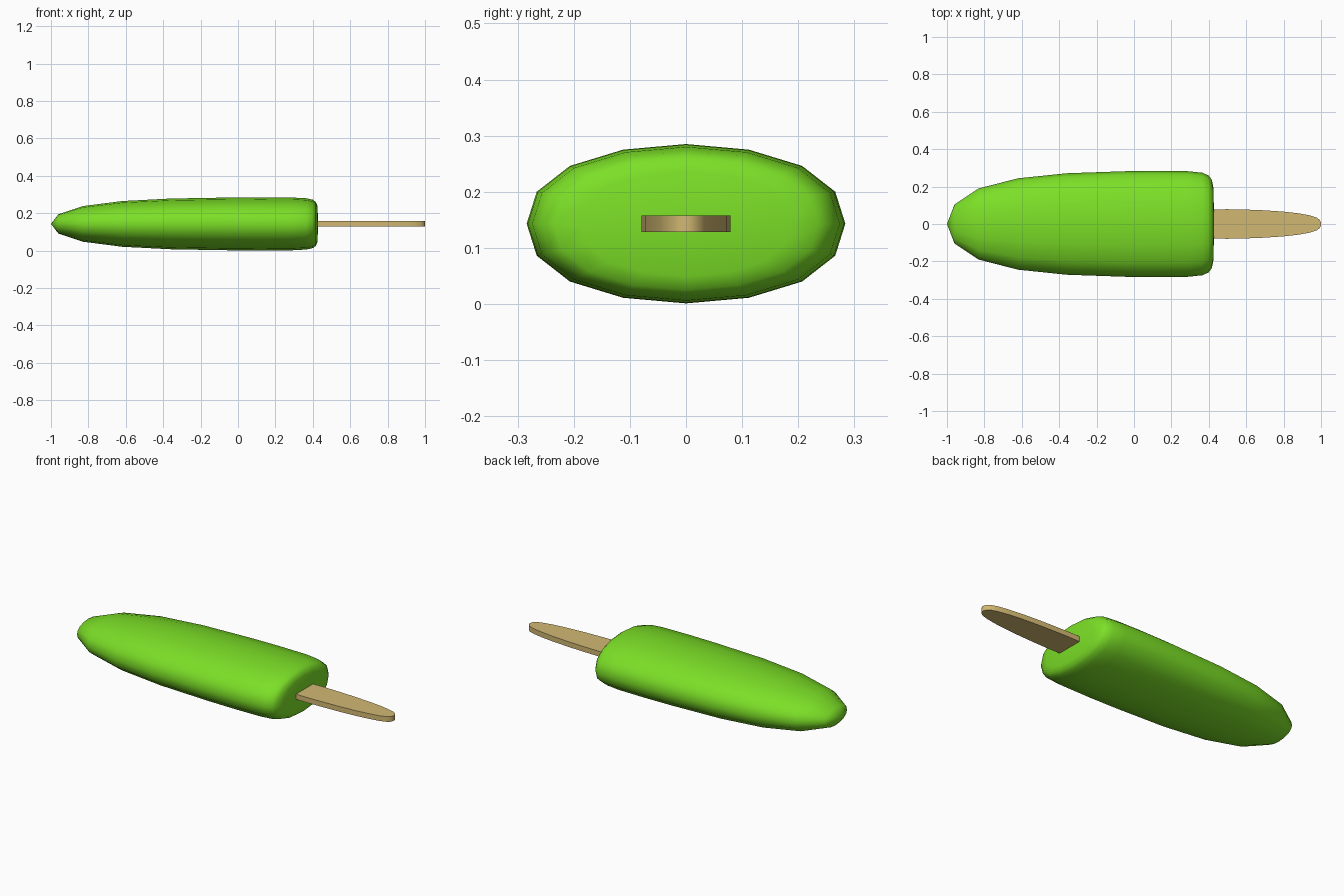
import bpy, bmesh, math

if "Cube" in bpy.data.objects:
    bpy.data.objects.remove(bpy.data.objects["Cube"])

MID_Z = 0.143


def material(name, rgb):
    m = bpy.data.materials.new(name)
    m.diffuse_color = (*rgb, 1)
    m.use_nodes = True
    m.node_tree.nodes["Principled BSDF"].inputs["Base Color"].default_value = m.diffuse_color
    return m


def finish(bm, name, mat, angle):
    bmesh.ops.recalc_face_normals(bm, faces=bm.faces)
    mesh = bpy.data.meshes.new(name)
    bm.to_mesh(mesh)
    bm.free()
    obj = bpy.data.objects.new(name, mesh)
    bpy.context.collection.objects.link(obj)
    mesh.materials.append(mat)
    bpy.ops.object.select_all(action='DESELECT')
    bpy.context.view_layer.objects.active = obj
    obj.select_set(True)
    bpy.ops.object.shade_smooth_by_angle(angle=math.radians(angle))
    return obj


green = material("lime_green", (0.20, 0.74, 0.02))
wood = material("pale_wood", (0.64, 0.48, 0.17))

# Ice body: sixteen-sided oval rings along x
quarter = [(0, 0.142), (0.112, 0.132), (0.207, 0.103), (0.266, 0.057), (0.284, 0)]
half = quarter + [(y, -z) for y, z in quarter[-2::-1]]
section = half + [(-y, z) for y, z in half[-2:0:-1]]
# (x, scale of the widest section)
profile = [(-0.96, 0.365), (-0.83, 0.67), (-0.62, 0.86), (-0.36, 0.955),
           (-0.05, 0.993), (0.12, 1.0), (0.29, 0.993), (0.365, 0.965),
           (0.40, 0.91), (0.416, 0.83), (0.426, 0.66)]
bm = bmesh.new()
rings = [[bm.verts.new((x, y * s, MID_Z + z * s)) for y, z in section]
         for x, s in profile]
n = len(section)
for a, b in zip(rings, rings[1:]):
    for i in range(n):
        j = (i + 1) % n
        bm.faces.new((a[i], a[j], b[j], b[i]))
# Pointed tip and flat base
for ring, x in ((rings[0], -1.0), (rings[-1], 0.427)):
    pole = bm.verts.new((x, 0, MID_Z))
    for i in range(n):
        bm.faces.new((pole, ring[i], ring[(i + 1) % n]))
finish(bm, "ice_body", green, 60)

# Stick: extruded tapering outline with a rounded end
edge = [(0.30, 0.077), (0.50, 0.079), (0.60, 0.077), (0.70, 0.073), (0.80, 0.066),
        (0.88, 0.057), (0.94, 0.046), (0.975, 0.035), (0.993, 0.022), (1.0, 0.008)]
outline = edge + [(x, -y) for x, y in reversed(edge)]
bm = bmesh.new()
face = bm.faces.new([bm.verts.new((x, y, MID_Z - 0.015)) for x, y in outline])
ext = bmesh.ops.extrude_face_region(bm, geom=[face])
top = [v for v in ext["geom"] if isinstance(v, bmesh.types.BMVert)]
bmesh.ops.translate(bm, verts=top, vec=(0, 0, 0.03))
finish(bm, "stick", wood, 30)
